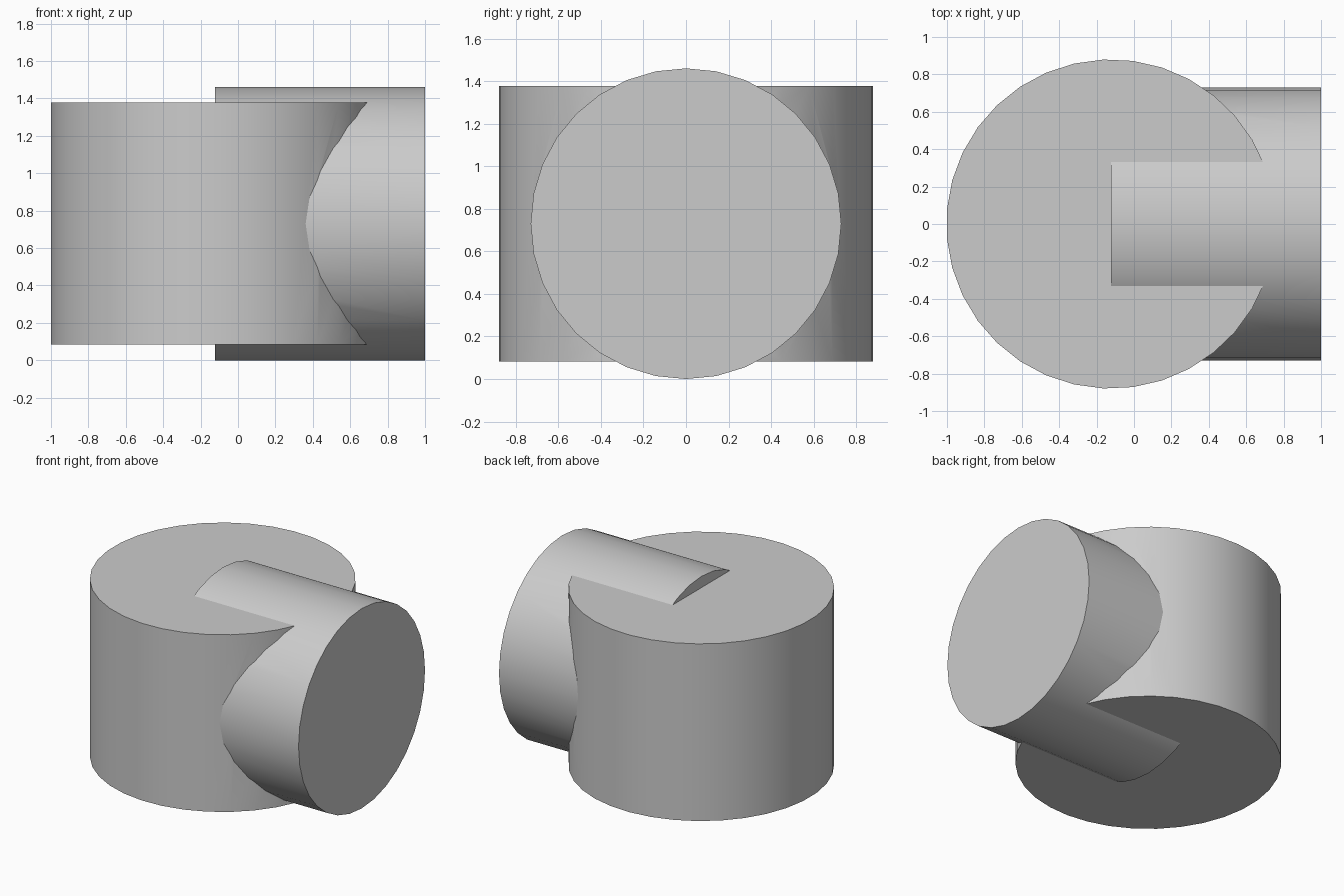
import bpy
from math import radians, pi

cube = bpy.data.objects.get("Cube")
if cube:
    bpy.data.objects.remove(cube, do_unlink=True)

RADIUS, PIPE_RADIUS = 0.88, 0.73
AXIS_X = -0.1235          # shared axis of the upright drum
MID_Z = PIPE_RADIUS       # both bodies share one mid height
DRUM_HEIGHT = 1.294

grey = bpy.data.materials.new("plain grey")
grey.use_nodes = True
colour = (0.6, 0.6, 0.6, 1)
grey.diffuse_color = colour
grey.node_tree.nodes["Principled BSDF"].inputs["Base Color"].default_value = colour


def cylinder(name, sides, radius, depth, location, rotation):
    bpy.ops.mesh.primitive_cylinder_add(vertices=sides, radius=radius, depth=depth,
                                        location=location, rotation=rotation)
    obj = bpy.context.object
    obj.name = name
    obj.data.materials.append(grey)
    bpy.ops.object.transform_apply(location=True, rotation=True, scale=True)
    return obj


# Side pipe, running from the drum's axis out to the left end
length = 1 - AXIS_X
pipe = cylinder("side_pipe", 32, PIPE_RADIUS, length,
                (AXIS_X + length / 2, 0, MID_Z), (0, pi / 2, 0))

# Upright drum, turned so that one corner points along +x
drum = cylinder("drum_with_side_pipe", 35, RADIUS, DRUM_HEIGHT,
                (AXIS_X, 0, MID_Z), (0, 0, -pi / 2))

# Join both bodies into one clean solid
union = drum.modifiers.new("union", "BOOLEAN")
union.operation = "UNION"
union.solver = "EXACT"
union.object = pipe
bpy.ops.object.modifier_apply(modifier=union.name)
bpy.data.objects.remove(pipe, do_unlink=True)
bpy.ops.object.shade_smooth_by_angle(angle=radians(25))
